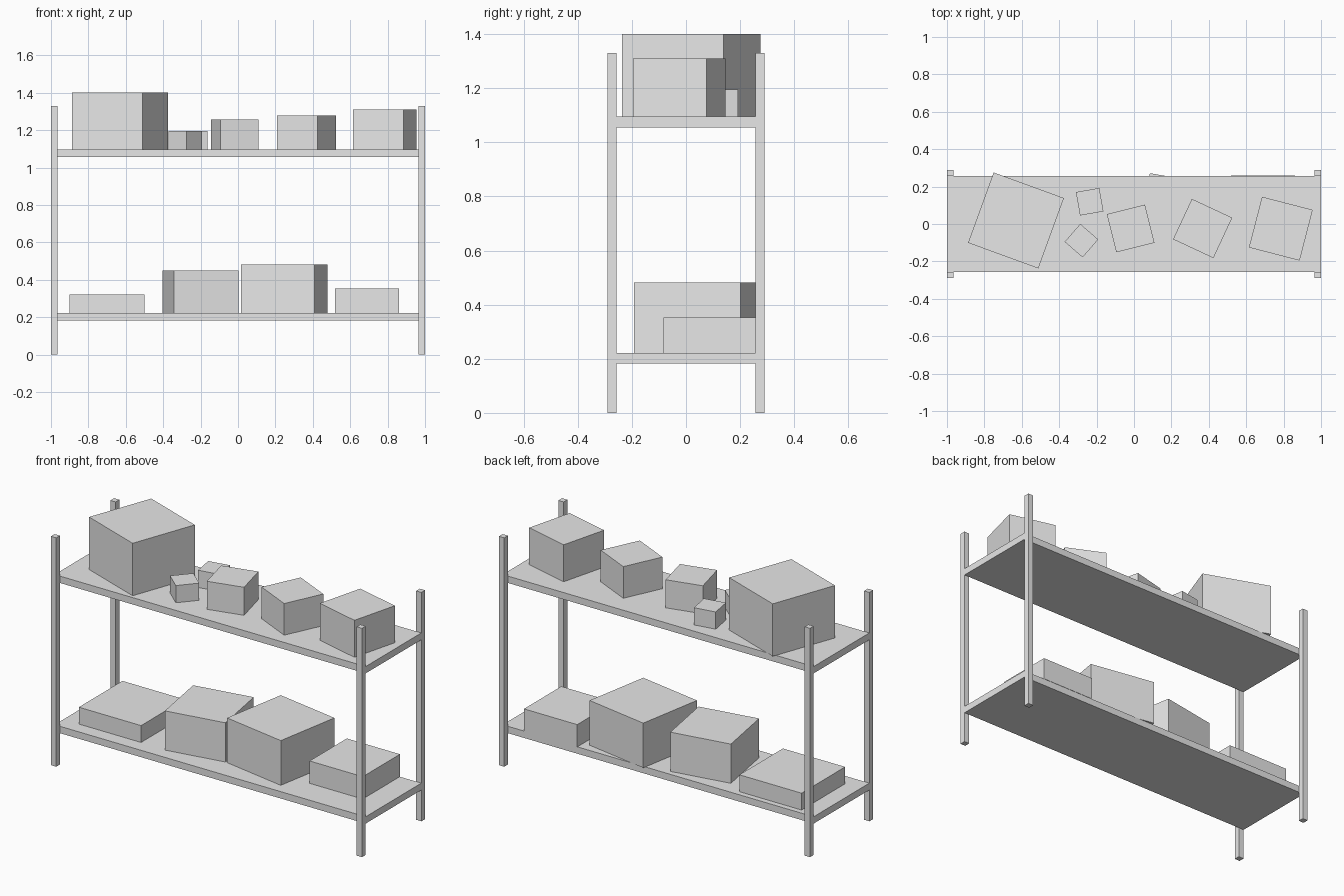
import bpy
from math import radians

cube = bpy.data.objects.get("Cube")
if cube:
    bpy.data.objects.remove(cube, do_unlink=True)

# One plain light grey for everything
grey = bpy.data.materials.new("light_grey")
grey.use_nodes = True
grey.diffuse_color = (0.8, 0.8, 0.8, 1)
grey.node_tree.nodes["Principled BSDF"].inputs["Base Color"].default_value = (0.8, 0.8, 0.8, 1)


def block(name, x, y, bottom, size, turn=0):
    """Box standing on height `bottom`, turned about z by `turn` degrees."""
    bpy.ops.mesh.primitive_cube_add(
        size=1, location=(x, y, bottom + size[2] / 2), rotation=(0, 0, radians(turn)))
    obj = bpy.context.object
    obj.name = name
    obj.scale = size
    bpy.ops.object.transform_apply(location=False, rotation=False, scale=True)
    obj.data.materials.append(grey)
    return obj


# Corner posts, outside the front and back edges of the shelves
POST = 0.034
SHELF_DEPTH = 0.512
for side, sx in (("left", 1), ("right", -1)):
    for end, sy in (("front", -1), ("back", 1)):
        block(f"{end}_{side}_post", sx * (1 - POST / 2), sy * (SHELF_DEPTH + POST) / 2,
              0, (POST, POST, 1.33))

# Shelf boards
LOWER_TOP, UPPER_TOP, BOARD = 0.222, 1.095, 0.04
for name, top in (("lower_shelf", LOWER_TOP), ("upper_shelf", UPPER_TOP)):
    block(name, 0, 0, top - BOARD, (2, SHELF_DEPTH, BOARD))

# Boxes on the lower shelf: name, x, y, width, height, turn
lower_boxes = [
    ("flat_box", -0.70, 0.024, 0.40, 0.098, 0),
    ("medium_box", -0.20, 0.022, 0.352, 0.228, 10),
    ("large_box", 0.247, 0.04, 0.40, 0.26, -10),
    ("low_box", 0.69, 0.087, 0.342, 0.13, 0),
]

# Boxes on the upper shelf
upper_boxes = [
    ("big_box", -0.631, 0.019, 0.40, 0.305, -20),
    ("tiny_back_box", -0.237, 0.119, 0.127, 0.10, 10),
    ("tiny_front_box", -0.281, -0.089, 0.127, 0.10, -41),
    ("small_box", -0.018, -0.024, 0.21, 0.163, 14),
    ("middle_box", 0.367, -0.024, 0.238, 0.184, -25),
    ("end_box", 0.785, -0.025, 0.28, 0.215, -14.5),
]

for top, boxes in ((LOWER_TOP, lower_boxes), (UPPER_TOP, upper_boxes)):
    for name, x, y, width, height, turn in boxes:
        block(name, x, y, top, (width, width, height), turn)
